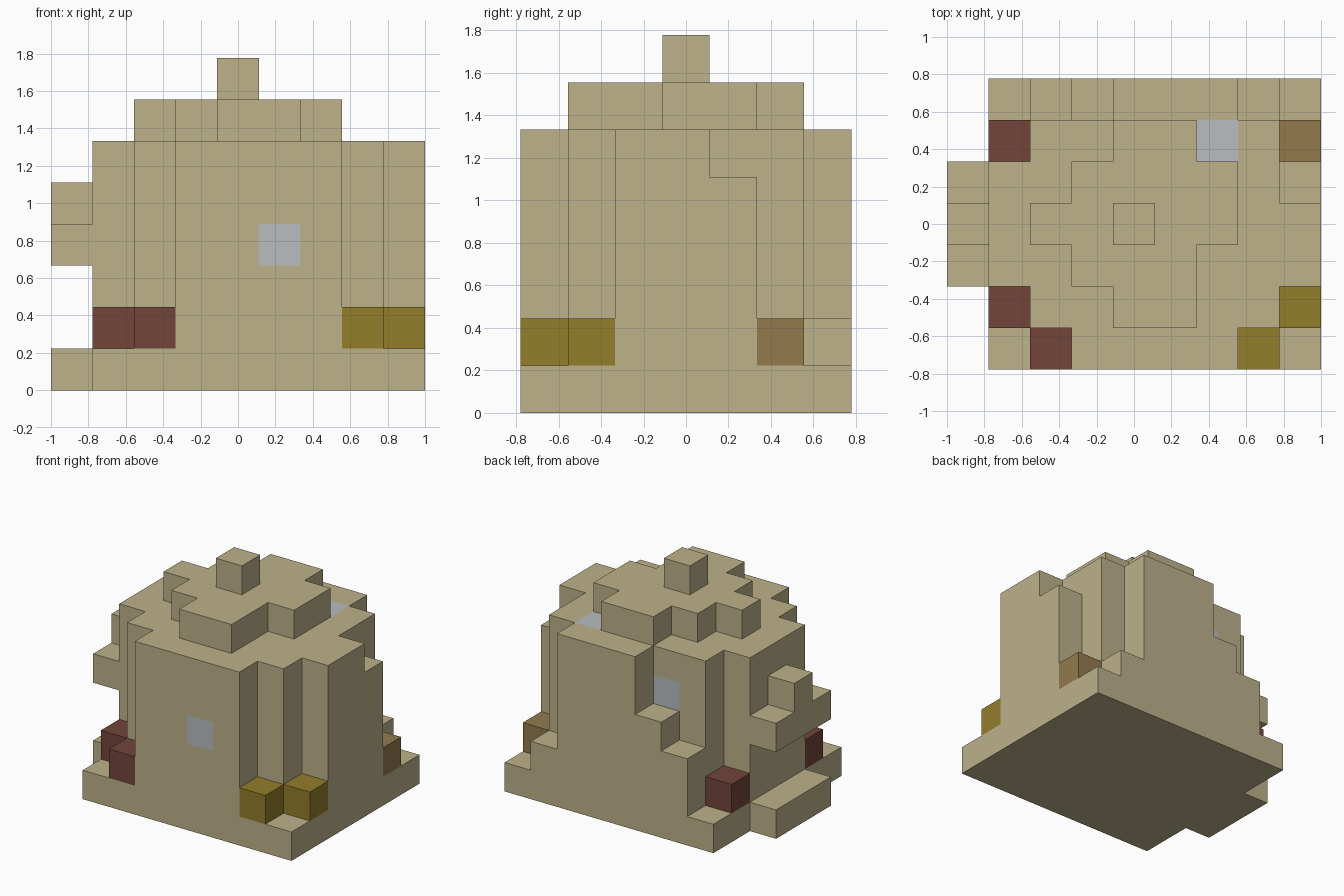
import bpy
import bmesh
from mathutils import Vector

U = 2 / 9  # edge of one block
ORIGIN = Vector((-1, -3.5 * U, 0))

cube = bpy.data.objects.get("Cube")
if cube:
    bpy.data.objects.remove(cube)


def material(name, rgb):
    m = bpy.data.materials.new(name)
    m.use_nodes = True
    m.diffuse_color = (*rgb, 1)
    m.node_tree.nodes["Principled BSDF"].inputs["Base Color"].default_value = (*rgb, 1)
    return m


SAND = material("sand", (0.51, 0.445, 0.258))
MAROON = material("maroon", (0.171, 0.06, 0.042))
OCHRE = material("ochre", (0.292, 0.205, 0.024))
BROWN = material("brown", (0.292, 0.195, 0.076))
GLASS = material("pale_glass", (0.479, 0.509, 0.533))


def box(xs, ys, zs):
    """Block cells between inclusive index ranges."""
    return {(x, y, z)
            for x in range(xs[0], xs[1] + 1)
            for y in range(ys[0], ys[1] + 1)
            for z in range(zs[0], zs[1] + 1)}


def rows(spans, first_y, zs):
    """Plan drawn as one x span per row, front to back, raised over zs."""
    cells = set()
    for i, span in enumerate(spans):
        cells |= box(span, (first_y + i, first_y + i), zs)
    return cells


# Stepped round wall with a broken back edge
wall = rows([(3, 6), (2, 7), (1, 8), (1, 8), (1, 8), (2, 7), (4, 6)], 0, (1, 5))
wall -= {(8, 4, 5)}
wall |= box((3, 3), (6, 6), (1, 3)) | box((2, 2), (6, 6), (1, 2)) | {(7, 6, 1)}

parts = {
    "base": (box((1, 8), (0, 6), (0, 0)) | box((0, 0), (2, 4), (0, 0)), SAND),
    "wall": (wall, SAND),
    "roof": (rows([(4, 5), (3, 5), (2, 6), (3, 6), (4, 5)], 1, (6, 6)), SAND),
    "roof_knob": ({(4, 3, 7)}, SAND),
    "side_ledge": (box((0, 0), (2, 4), (3, 3)) | {(0, 3, 4)}, SAND),
    "front_right_blocks": ({(1, 1, 1), (2, 0, 1)}, MAROON),
    "back_right_block": ({(1, 5, 1)}, MAROON),
    "front_left_blocks": ({(7, 0, 1), (8, 1, 1)}, OCHRE),
    "back_left_block": ({(8, 5, 1)}, BROWN),
}
windows = {(5, 0, 3), (3, 5, 4), (6, 5, 5)}
solid = set().union(*(cells for cells, _ in parts.values()))


def build(name, cells, mat):
    """Skin the exposed sides of the cells and merge flat areas."""
    mesh = bpy.data.meshes.new(name)
    mesh.materials.append(mat)
    if cells & windows:
        mesh.materials.append(GLASS)
    bm = bmesh.new()
    for cell in sorted(cells):
        centre = Vector(cell) + Vector((0.5, 0.5, 0.5))
        for axis in range(3):
            for sign in (-1, 1):
                n = Vector((0, 0, 0))
                n[axis] = sign
                if tuple(int(c) for c in Vector(cell) + n) in solid:
                    continue
                a = Vector((0, 0, 0))
                a[(axis + 1) % 3] = 0.5
                b = n.cross(a)
                corners = (a + b, b - a, -a - b, a - b)
                verts = [bm.verts.new(ORIGIN + (centre + n / 2 + c) * U) for c in corners]
                bm.faces.new(verts).material_index = int(cell in windows)
    bmesh.ops.remove_doubles(bm, verts=bm.verts[:], dist=0.001)
    bmesh.ops.dissolve_limit(bm, angle_limit=0.01, verts=bm.verts[:],
                             edges=bm.edges[:], delimit={'MATERIAL'})
    bm.to_mesh(mesh)
    bm.free()
    bpy.context.collection.objects.link(bpy.data.objects.new(name, mesh))


for part, (cells, mat) in parts.items():
    build(part, cells, mat)
